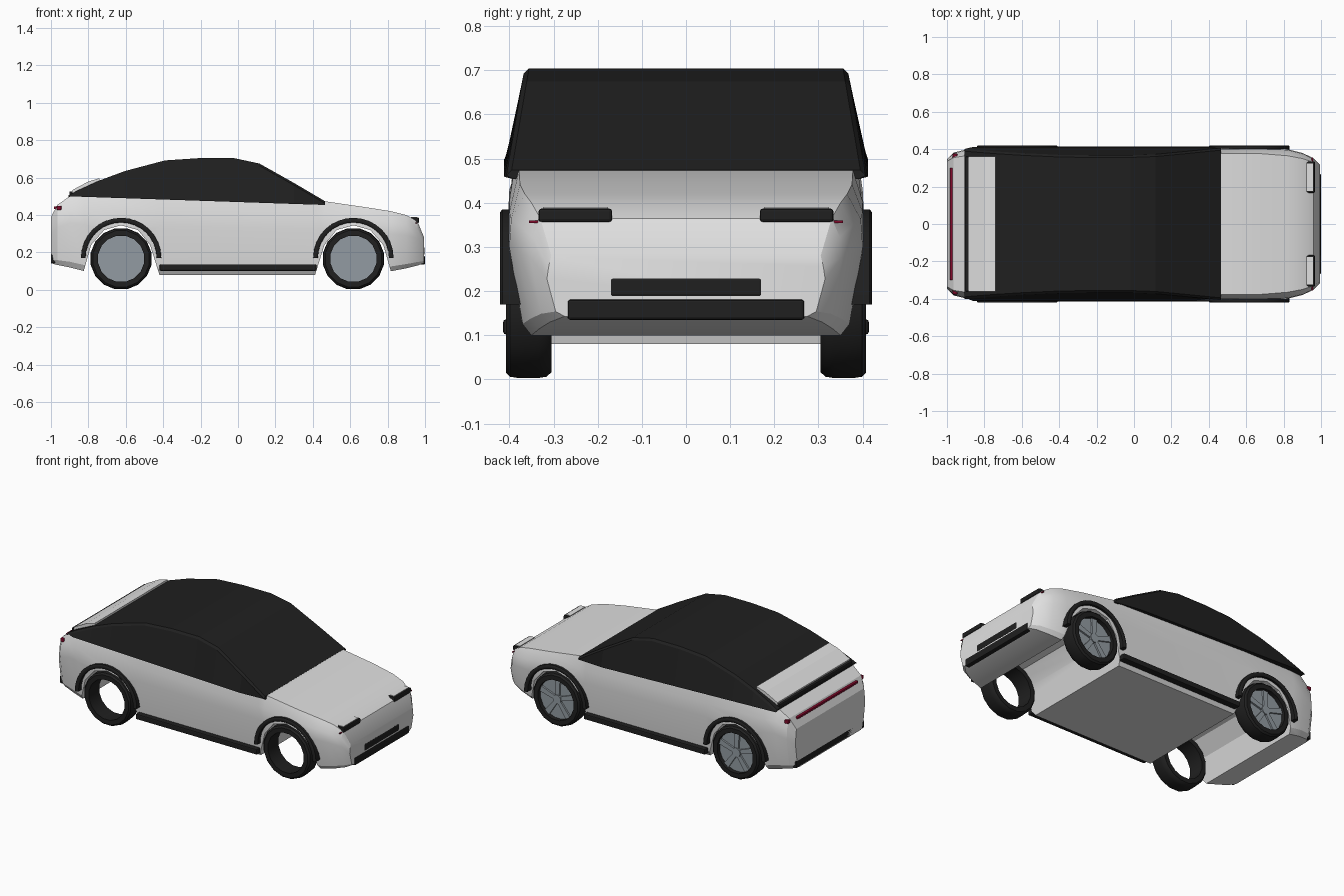
import bpy, bmesh, math
from mathutils import Vector

if "Cube" in bpy.data.objects:
    bpy.data.objects.remove(bpy.data.objects["Cube"])


def material(name, rgb):
    m = bpy.data.materials.new(name)
    m.diffuse_color = (*rgb, 1)
    m.use_nodes = True
    m.node_tree.nodes["Principled BSDF"].inputs["Base Color"].default_value = m.diffuse_color
    return m


WHITE = material("body white", (0.75, 0.75, 0.75))
BLACK = material("trim black", (0.014, 0.014, 0.014))
GREY = material("rim grey", (0.29, 0.33, 0.36))
RED = material("lamp red", (0.23, 0.003, 0.025))
AXLES = (-0.625, 0.617)
WHEEL_Z = 0.166


def finish(name, bm, mat, smooth=None):
    bmesh.ops.recalc_face_normals(bm, faces=bm.faces)
    me = bpy.data.meshes.new(name)
    bm.to_mesh(me)
    bm.free()
    ob = bpy.data.objects.new(name, me)
    bpy.context.collection.objects.link(ob)
    me.materials.append(mat)
    if smooth:
        bpy.ops.object.select_all(action='DESELECT')
        ob.select_set(True)
        bpy.context.view_layer.objects.active = ob
        bpy.ops.object.shade_smooth_by_angle(angle=math.radians(smooth))
    return ob


def loft(name, rings, mat, closed=False, smooth=None):
    """Skin a list of point rings; cap the ends unless the loop is closed."""
    bm = bmesh.new()
    vs = [[bm.verts.new(p) for p in r] for r in rings]
    n = len(vs[0])
    pairs = list(zip(vs, vs[1:])) + ([(vs[-1], vs[0])] if closed else [])
    for a, b in pairs:
        for i in range(n):
            j = (i + 1) % n
            bm.faces.new((a[i], a[j], b[j], b[i]))
    if not closed:
        bm.faces.new(vs[0])
        bm.faces.new(vs[-1])
    return finish(name, bm, mat, smooth)


def box(name, lo, hi, mat, bevel=0.0):
    bm = bmesh.new()
    bmesh.ops.create_cube(bm, size=1)
    for v in bm.verts:
        v.co = Vector([l + (h - l) * (c + 0.5) for l, h, c in zip(lo, hi, v.co)])
    if bevel:
        bmesh.ops.bevel(bm, geom=bm.edges[:], offset=bevel, segments=2,
                        profile=0.5, affect='EDGES')
    return finish(name, bm, mat)


# Body shell: x, bottom z, top z, bottom / middle / top half widths
stations = [
    (-1.00, .142, .390, .325, .345, .335), (-.965, .133, .455, .355, .382, .355),
    (-.90, .12, .500, .370, .398, .365), (-.82, .10, .502, .380, .404, .375),
    (-.42, .08, .495, .380, .402, .390), (.42, .08, .472, .380, .402, .390),
    (.46, .08, .474, .380, .404, .378), (.68, .095, .442, .378, .404, .376),
    (.82, .10, .420, .370, .400, .365), (.90, .115, .400, .352, .380, .350),
    (.96, .13, .365, .328, .352, .330), (.995, .143, .280, .295, .315, .305)]
rings = []
for x, zb, zt, wb, wm, wt in stations:
    h = zt - zb
    half = [(wb - .02, zb), (wb, zb + .08 * h), (wm, zb + .62 * h),
            (wm - .004, zb + .82 * h), (wt, zt)]
    rings.append([(x, y, z) for y, z in half] + [(x, -y, z) for y, z in reversed(half)])
body = loft("body", rings, WHITE)

# Wheel bays cut across the full width
bay = [(-.205, .03), (-.20, .10), (-.16, .24), (-.09, .32), (0, .345),
       (.09, .32), (.155, .24), (.205, .08), (.205, .03)]
for ax, flip in zip(AXLES, (1, -1)):
    cutter = loft("wheel_bay_cutter",
                  [[(ax + flip * x, y, z) for x, z in bay] for y in (-.6, .6)], WHITE)
    cutter.hide_render = True
    cutter.hide_viewport = True
    mod = body.modifiers.new("wheel bay", 'BOOLEAN')
    mod.operation = 'DIFFERENCE'
    mod.solver = 'EXACT'
    mod.object = cutter
bpy.context.view_layer.objects.active = body
body.select_set(True)
for mod in list(body.modifiers):
    bpy.ops.object.modifier_apply(modifier=mod.name)
bpy.ops.object.shade_smooth_by_angle(angle=math.radians(25))
for ob in [o for o in bpy.data.objects if o.name.startswith("wheel_bay_cutter")]:
    bpy.data.objects.remove(ob)

# Dark cabin: roof line lofted down to the belt line
roof = [(-.905, .506), (-.86, .53), (-.74, .585), (-.605, .635), (-.39, .692),
        (-.21, .704), (-.02, .704), (.115, .675), (.30, .571), (.465, .474)]
rings = []
for x, z in roof:
    belt = .50 - .045 * (x + .905) / 1.33
    w = .41 - (z - .455) * .17
    base = .412 if -.87 < x < .42 else .392
    rings.append([(x, base, belt), (x, w, z - .012), (x, w - .012, z),
                  (x, -w + .012, z), (x, -w, z - .012), (x, -base, belt)])
loft("cabin", rings, BLACK)

# Pale hatch panel and dark lip below it
loft("hatch_panel", [[(x, y, z + d) for x, z, d in
     ((-.885, .522, -.01), (-.885, .522, .012), (-.80, .567, .012),
      (-.74, .588, .009), (-.74, .588, -.01))] for y in (-.36, .36)], WHITE)
box("hatch_lip", (-.902, -.36, .503), (-.878, .36, .526), BLACK, .004)

# Trim on both sides
for s, side in ((1, "left"), (-1, "right")):
    for ax, end in zip(AXLES, ("rear", "front")):
        # Arch trim: half ring
        arc = []
        for i in range(17):
            a = math.pi * i / 16
            c, n = math.cos(a), math.sin(a)
            arc.append([(ax + r * c, s * y, .17 + r * n) for r, y in
                        ((.190, .375), (.190, .416), (.196, .421),
                         (.209, .421), (.215, .416), (.215, .375))])
        loft(f"{end}_arch_trim_{side}", arc, BLACK, smooth=40)

        # Tyre: faceted ring with rounded shoulders
        section = [(.125, .305), (.153, .305), (.163, .316), (.166, .335),
                   (.166, .380), (.163, .398), (.153, .408), (.125, .408)]
        tyre = []
        for i in range(16):
            a = 2 * math.pi * (i + .5) / 16
            tyre.append([(ax + r * math.cos(a), s * y, WHEEL_Z + r * math.sin(a))
                         for r, y in section])
        loft(f"{end}_tyre_{side}", tyre, BLACK, closed=True, smooth=35)

    low, high = sorted((s * .37, s * .414))
    box(f"sill_{side}", (-.42, low, .102), (.42, high, .136), BLACK, .006)

    # Headlight with pale upper lens, tail lamp and thin marker
    low, high = sorted((s * .167, s * .334))
    box(f"headlight_{side}", (.915, low, .356), (.968, high, .387), BLACK, .007)
    box(f"headlight_lens_{side}", (.925, low + .01, .385), (.958, high - .01, .390), WHITE)
    low, high = sorted((s * .32, s * .356))
    box(f"marker_{side}", (.950, low, .354), (.957, high, .360), RED)
    low, high = sorted((s * .235, s * .376))
    box(f"tail_lamp_{side}", (-.970, low, .427), (-.944, high, .449), RED, .004)

# Wheel faces on one side: disc, five spokes and a hub
for ax, end in zip(AXLES, ("rear", "front")):
    def disc(name, r, y0, y1):
        loft(name, [[(ax + r * math.cos(i * math.pi / 8 + math.pi / 16), y,
                      WHEEL_Z + r * math.sin(i * math.pi / 8 + math.pi / 16))
                     for i in range(16)] for y in (y0, y1)], GREY)
    disc(f"{end}_rim", .1255, .372, .382)
    disc(f"{end}_hub", .028, .380, .398)
    for k in range(5):
        a = math.pi / 2 + k * 2 * math.pi / 5
        c, n = math.cos(a), math.sin(a)
        loft(f"{end}_spoke_{k}", [[(ax + r * c - t * n, y, WHEEL_Z + r * n + t * c)
             for r, t in ((.01, -.012), (.122, -.018), (.122, .018), (.01, .012))]
             for y in (.380, .393)], GREY)

# Front grilles, rear bumper strip and tail light bar
box("upper_grille", (.965, -.172, .187), (.997, .172, .230), BLACK, .006)
box("lower_grille", (.965, -.268, .135), (1.0, .268, .181), BLACK, .006)
box("rear_bumper_strip", (-1.0, -.335, .143), (-.97, .335, .19), BLACK, .004)
box("tail_light_bar", (-.985, -.30, .432), (-.966, .30, .446), RED, .003)
